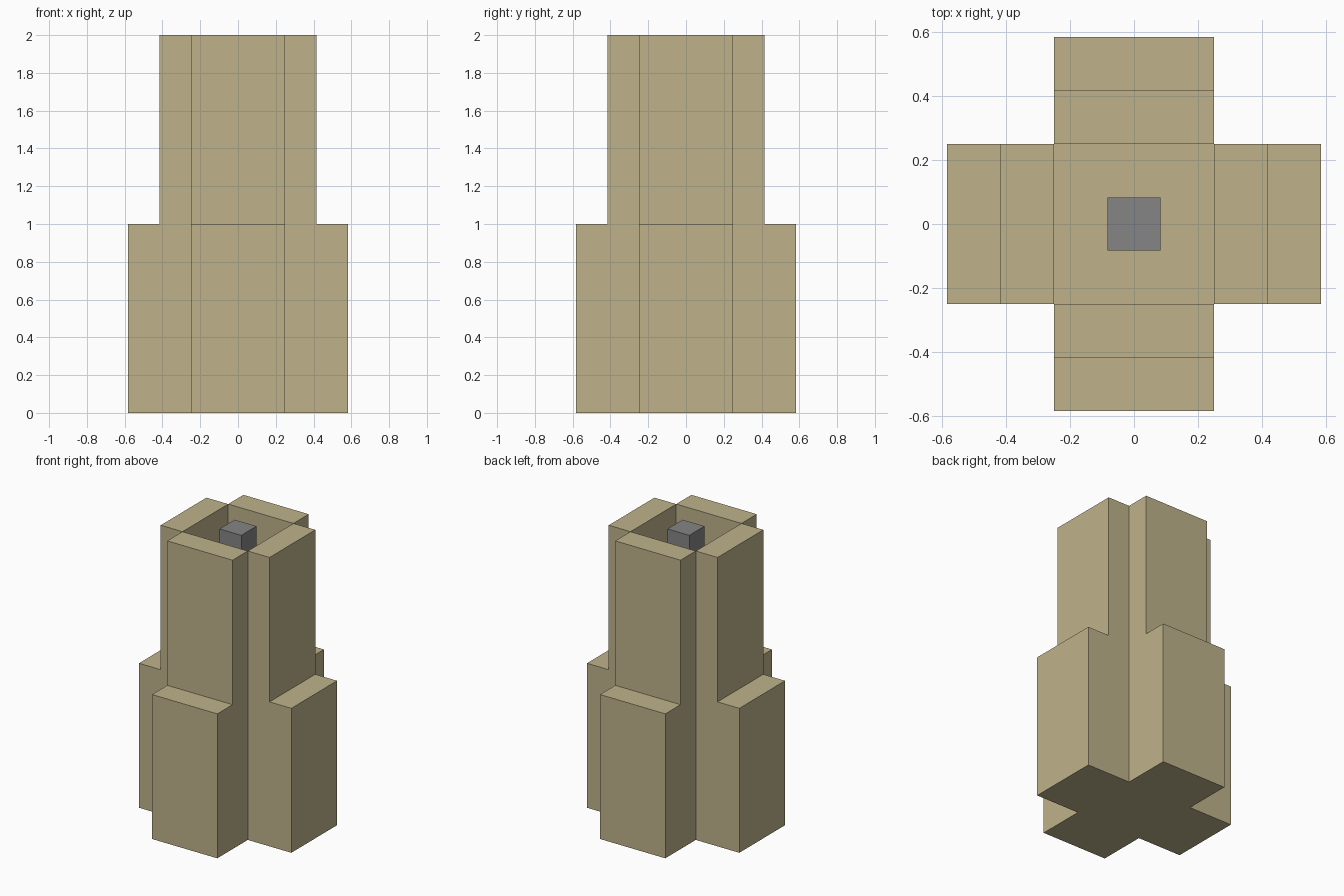
import bpy, bmesh
from math import pi
from mathutils import Matrix

cube = bpy.data.objects.get("Cube")
if cube:
    bpy.data.objects.remove(cube, do_unlink=True)

U = 1 / 6            # module the whole tower is built on
HALF = 1.5 * U       # half width of the central shaft


def material(name, rgb):
    mat = bpy.data.materials.new(name)
    mat.use_nodes = True
    color = (*rgb, 1)
    mat.diffuse_color = color
    mat.node_tree.nodes["Principled BSDF"].inputs["Base Color"].default_value = color
    return mat


def prism(name, profile, half_width, mat, turn=0):
    """Extrude a (y, z) profile along x, then turn it about z."""
    bm = bmesh.new()
    face = bm.faces.new([bm.verts.new((-half_width, y, z)) for y, z in profile])
    new = bmesh.ops.extrude_face_region(bm, geom=[face])["geom"]
    verts = [v for v in new if isinstance(v, bmesh.types.BMVert)]
    bmesh.ops.translate(bm, verts=verts, vec=(2 * half_width, 0, 0))
    bmesh.ops.recalc_face_normals(bm, faces=bm.faces[:])
    bm.transform(Matrix.Rotation(turn, 4, "Z"))
    mesh = bpy.data.meshes.new(name)
    bm.to_mesh(mesh)
    bm.free()
    mesh.materials.append(mat)
    obj = bpy.data.objects.new(name, mesh)
    bpy.context.collection.objects.link(obj)
    return obj


def block(half, low, high):
    return [(-half, low), (half, low), (half, high), (-half, high)]


tan = material("sandy tan", (0.52, 0.45, 0.26))
grey = material("mid grey", (0.235, 0.235, 0.235))

# Four stepped walls: tall inner slab with a half-height buttress outside
inner, middle, outer = -HALF, -HALF - U, -HALF - 2 * U
step = [(inner, 0), (inner, 2), (middle, 2), (middle, 1), (outer, 1), (outer, 0)]
for i, side in enumerate(("front", "left", "back", "right")):
    prism(side + "_wall", step, HALF, tan, i * pi / 2)

# Floor closing the open shaft
prism("shaft_floor", block(HALF, 0, U), HALF, tan)

# Square rod standing in the shaft
prism("center_rod", block(U / 2, U, 2), U / 2, grey)
